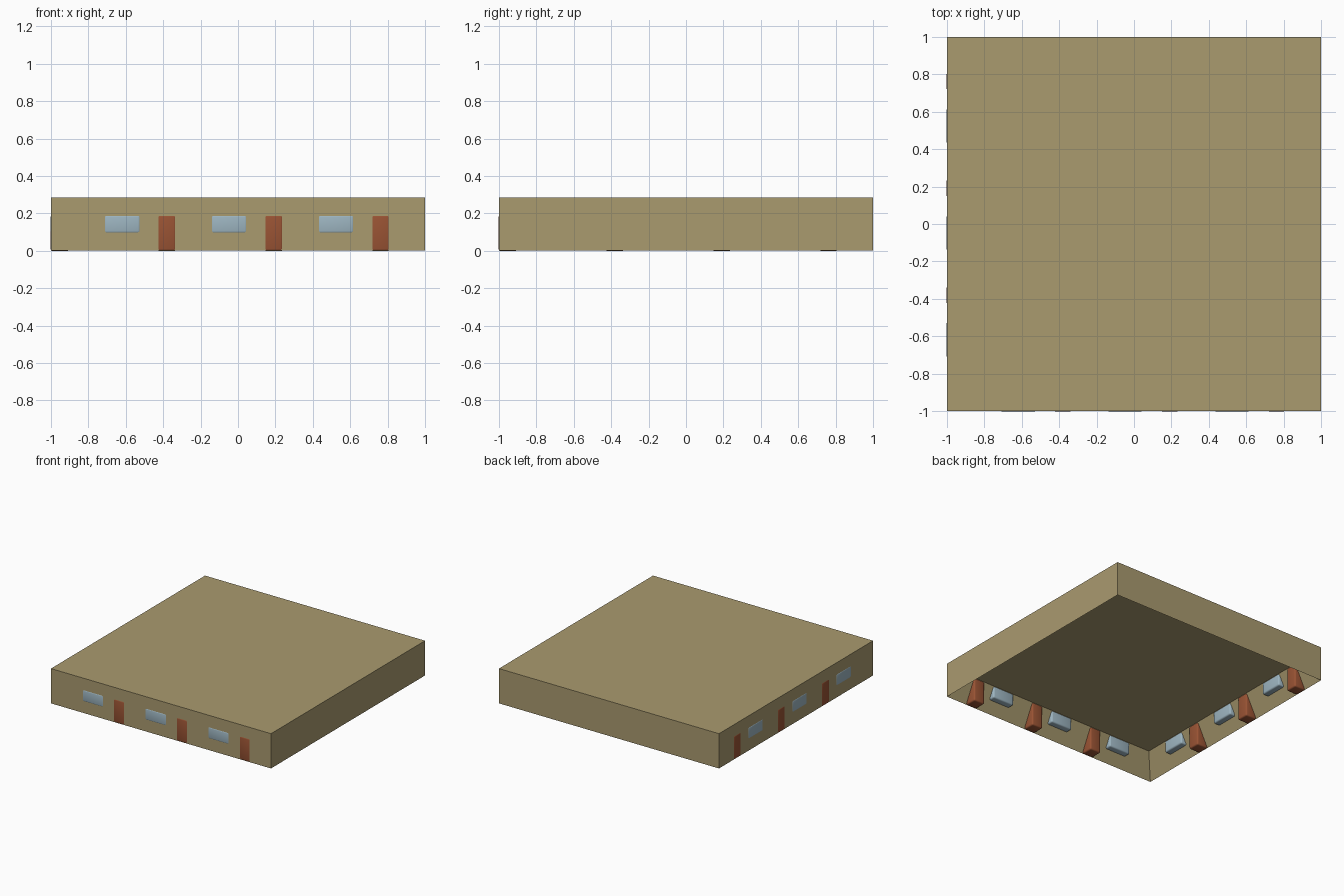
import bpy
import bmesh
from mathutils import Matrix

if "Cube" in bpy.data.objects:
    bpy.data.objects.remove(bpy.data.objects["Cube"], do_unlink=True)

U = 2 / 21          # building unit: wall thickness and door width
LIP = 0.002         # how far doors and windows stand proud of the wall


def material(name, r, g, b):
    mat = bpy.data.materials.new(name)
    mat.use_nodes = True
    mat.diffuse_color = (r, g, b, 1)
    mat.node_tree.nodes["Principled BSDF"].inputs["Base Color"].default_value = (r, g, b, 1)
    return mat


wall_mat = material("sand wall", 0.40, 0.325, 0.159)
door_mat = material("rust door", 0.32, 0.087, 0.034)
glass_mat = material("pale blue glass", 0.34, 0.465, 0.535)


def box(bm, size, centre):
    bmesh.ops.create_cube(bm, size=1, matrix=Matrix.Translation(centre) @ Matrix.Diagonal((*size, 1)))


def finish(bm, name, mat):
    mesh = bpy.data.meshes.new(name)
    bm.to_mesh(mesh)
    bm.free()
    obj = bpy.data.objects.new(name, mesh)
    mesh.materials.append(mat)
    bpy.context.collection.objects.link(obj)
    return obj


# Flat-roofed shell, hollowed from below
bm = bmesh.new()
box(bm, (21 * U, 21 * U, 3 * U), (0, 0, 1.5 * U))
bm.normal_update()
floor = min(bm.faces, key=lambda f: f.calc_center_median().z)
bmesh.ops.inset_region(bm, faces=[floor], thickness=U, use_even_offset=True)
bmesh.ops.translate(bm, verts=floor.verts, vec=(0, 0, 2 * U))
finish(bm, "building_shell", wall_mat)


# Rounded panel set through the front wall or the right-angled side wall
def panel(name, along, width, bottom, height, mat, on_side):
    size = [width, U, height]
    centre = [along, -10 * U, bottom + height / 2]
    if on_side:
        size[0], size[1] = size[1], size[0]
        centre[0], centre[1] = centre[1], centre[0]
    bm = bmesh.new()
    box(bm, [s + 2 * LIP for s in size], centre)
    bmesh.ops.bevel(bm, geom=bm.edges[:], offset=0.012, segments=3,
                    profile=0.5, affect='EDGES')
    obj = finish(bm, name, mat)
    bpy.ops.object.select_all(action='DESELECT')
    obj.select_set(True)
    bpy.context.view_layer.objects.active = obj
    bpy.ops.object.shade_smooth_by_angle()


# Three window and door pairs on each of the two open walls
for wall, on_side in (("front", False), ("side", True)):
    for i, door_at in enumerate((-4, 2, 8), 1):
        panel(f"{wall}_door_{i}", door_at * U, U, 0, 2 * U, door_mat, on_side)
        panel(f"{wall}_window_{i}", (door_at - 2.5) * U, 2 * U, U, U, glass_mat, on_side)
